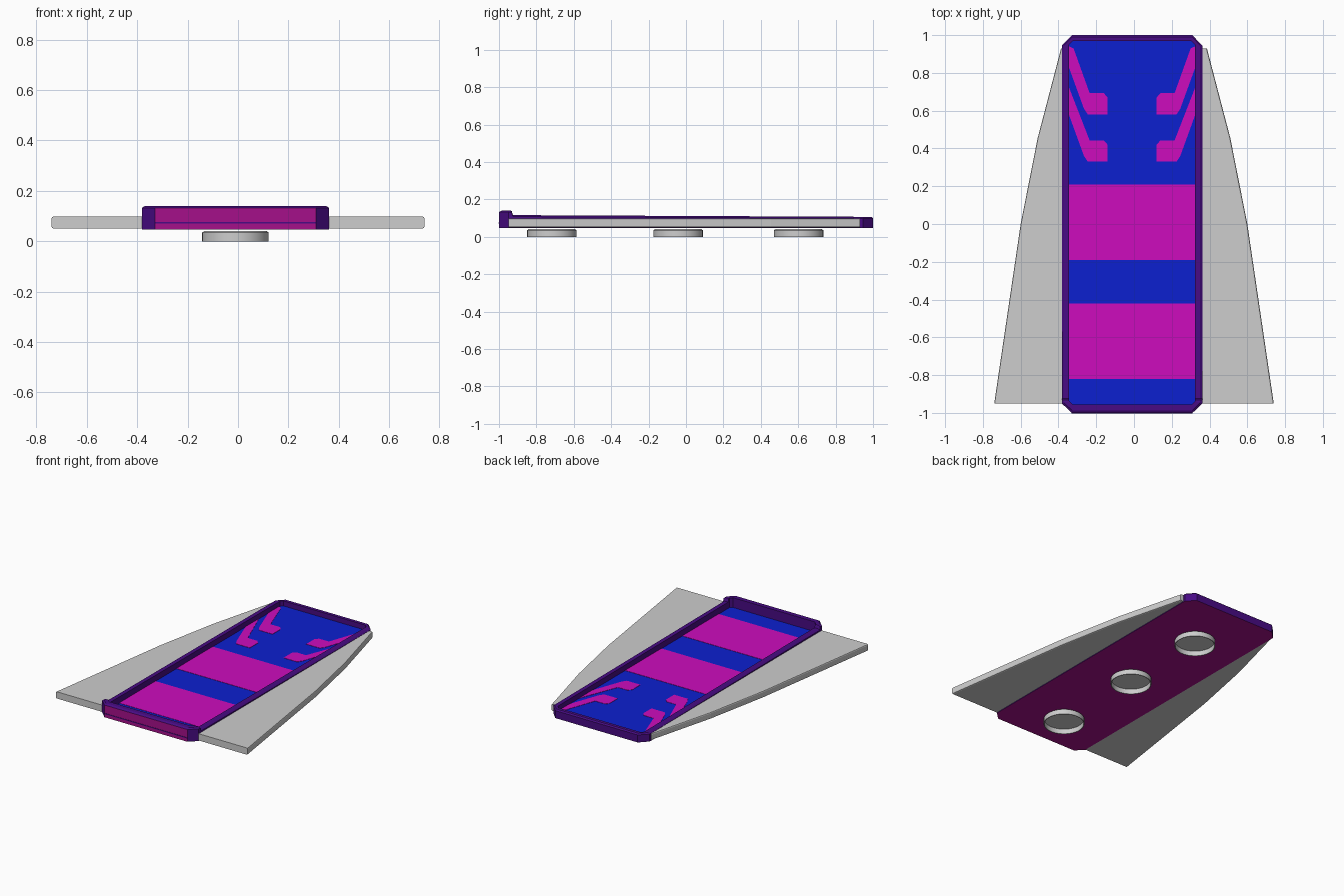
import bpy, bmesh, math

if "Cube" in bpy.data.objects:
    bpy.data.objects.remove(bpy.data.objects["Cube"])

CX = -0.01            # the hull sits slightly left of the wings' centre
Z_BOTTOM, Z_DECK = 0.047, 0.07


def material(name, rgb):
    m = bpy.data.materials.new(name)
    lin = [((c / 255 + 0.055) / 1.055) ** 2.4 if c > 10 else c / 255 / 12.92 for c in rgb]
    m.diffuse_color = (*lin, 1)
    m.use_nodes = True
    m.node_tree.nodes["Principled BSDF"].inputs["Base Color"].default_value = m.diffuse_color
    return m


BLUE = material("deck_blue", (12, 32, 208))
MAGENTA = material("stripe_magenta", (205, 12, 190))
PURPLE = material("rim_purple", (72, 11, 132))
PLUM = material("hull_plum", (165, 16, 138))
GREY = material("light_grey", (205, 205, 205))


def make_object(name, bm, *mats):
    bmesh.ops.recalc_face_normals(bm, faces=bm.faces[:])
    me = bpy.data.meshes.new(name)
    bm.to_mesh(me)
    bm.free()
    for m in mats:
        me.materials.append(m)
    ob = bpy.data.objects.new(name, me)
    bpy.context.collection.objects.link(ob)
    return ob


def prism(name, points, z0, z1, mat):
    """Extrude a flat outline from z0 to z1."""
    bm = bmesh.new()
    low = [bm.verts.new((x, y, z0)) for x, y in points]
    top = [bm.verts.new((x, y, z1)) for x, y in points]
    bm.faces.new(low)
    bm.faces.new(top)
    n = len(points)
    for i in range(n):
        j = (i + 1) % n
        bm.faces.new((low[i], low[j], top[j], top[i]))
    return make_object(name, bm, mat)


def box(name, x0, x1, y0, y1, z0, z1, mat):
    return prism(name, [(x0, y0), (x1, y0), (x1, y1), (x0, y1)], z0, z1, mat)


# Tray hull: right half of outer outline, inner outline and rim height
half = [
    ((0.32, -1.0), (0.315, -0.955), 0.14),
    ((0.372, -0.95), (0.333, -0.938), 0.14),
    ((0.372, -0.932), (0.333, -0.932), 0.138),
    ((0.372, -0.925), (0.333, -0.925), 0.116),
    ((0.372, 0.945), (0.333, 0.95), 0.107),
    ((0.318, 1.0), (0.315, 0.968), 0.107),
]


def mirror_x(p):
    return (-p[0], p[1])


outline = half + [(mirror_x(o), mirror_x(i), h) for o, i, h in reversed(half)]
bm = bmesh.new()
rings = [[] for _ in range(5)]
for o, i, h in outline:
    mid = [o[k] * 0.7 + i[k] * 0.3 for k in (0, 1)]
    section = [(o, Z_BOTTOM), (o, h - 0.008), (mid, h), (i, h), (i, Z_DECK)]
    for ring, (p, z) in zip(rings, section):
        ring.append(bm.verts.new((p[0] + CX, p[1], z)))
n = len(outline)
for a, b in zip(rings, rings[1:]):
    for k in range(n):
        j = (k + 1) % n
        bm.faces.new((a[k], a[j], b[j], b[k]))
bm.faces.new(rings[0])
bm.faces.new(rings[-1])
bmesh.ops.recalc_face_normals(bm, faces=bm.faces[:])
for f in bm.faces:      # front end and underside are plum, the rest purple
    if f.normal.y < -0.95 and f.calc_center_median().y < -0.99 or f.normal.z < -0.9:
        f.material_index = 1
make_object("hull_tray", bm, PURPLE, PLUM)

# Thin seam across the front end
box("front_seam", CX - 0.32, CX + 0.32, -1.002, -0.998, 0.07, 0.076, PURPLE)

# Painted deck: blue plate with magenta bands
box("deck_plate", CX - 0.333, CX + 0.333, -0.955, 0.968, Z_DECK - 0.004, Z_DECK + 0.002, BLUE)
for k, (y0, y1) in enumerate([(-0.19, 0.21), (-0.82, -0.42)]):
    box(f"deck_band_{k + 1}", CX - 0.333, CX + 0.333, y0, y1, Z_DECK, Z_DECK + 0.004, MAGENTA)

# Hooked marks near the back, two on each side
mark = [(0.333, 0.72), (0.225, 0.443), (0.15, 0.443), (0.13, 0.42), (0.13, 0.33),
        (0.235, 0.33), (0.255, 0.36), (0.333, 0.575)]
for side, label in ((1, "right"), (-1, "left")):
    for k in range(2):
        pts = [(CX + side * x, y + 0.25 * k) for x, y in mark]
        if k:           # the rear mark is cut off at its tip
            pts[0] = (CX + side * 0.333, 0.94)
            pts.insert(1, (CX + side * 0.31, 0.93))
        prism(f"deck_mark_{label}_{k + 1}", pts, Z_DECK, Z_DECK + 0.004, MAGENTA)

# Swept wings with softened edges
wing = [(0.35, -0.95), (0.74, -0.95), (0.60, 0.0), (0.51, 0.455), (0.386, 0.93), (0.35, 0.93)]
for side, label in ((1, "right"), (-1, "left")):
    ob = prism(f"wing_{label}", [(side * x, y) for x, y in wing], 0.051, 0.098, GREY)
    bm = bmesh.new()
    bm.from_mesh(ob.data)
    edges = [e for e in bm.edges
             if all(abs(v.co.x) > 0.36 for v in e.verts)
             and abs(e.verts[0].co.z - e.verts[1].co.z) < 1e-4]
    bmesh.ops.bevel(bm, geom=edges, offset=0.008, segments=2, profile=0.5, affect='EDGES')
    bm.to_mesh(ob.data)
    bm.free()

# Hollow round feet, open at the bottom
profile = [(0.123, 0.041), (0.132, 0.035), (0.132, 0.0), (0.127, 0.0), (0.127, 0.035)]
SIDES = 40
for k, y in enumerate((-0.717, -0.042, 0.602)):
    bm = bmesh.new()
    loops = [[bm.verts.new((CX + r * math.cos(2 * math.pi * s / SIDES),
                            y + r * math.sin(2 * math.pi * s / SIDES), z))
              for s in range(SIDES)] for r, z in profile]
    for a, b in zip(loops, loops[1:]):
        for s in range(SIDES):
            t = (s + 1) % SIDES
            bm.faces.new((a[s], a[t], b[t], b[s]))
    bm.faces.new(loops[0])
    bm.faces.new(loops[-1])
    ob = make_object(f"round_foot_{k + 1}", bm, GREY)
    bpy.context.view_layer.objects.active = ob
    ob.select_set(True)
    bpy.ops.object.shade_smooth_by_angle(angle=math.radians(30))
    ob.select_set(False)
